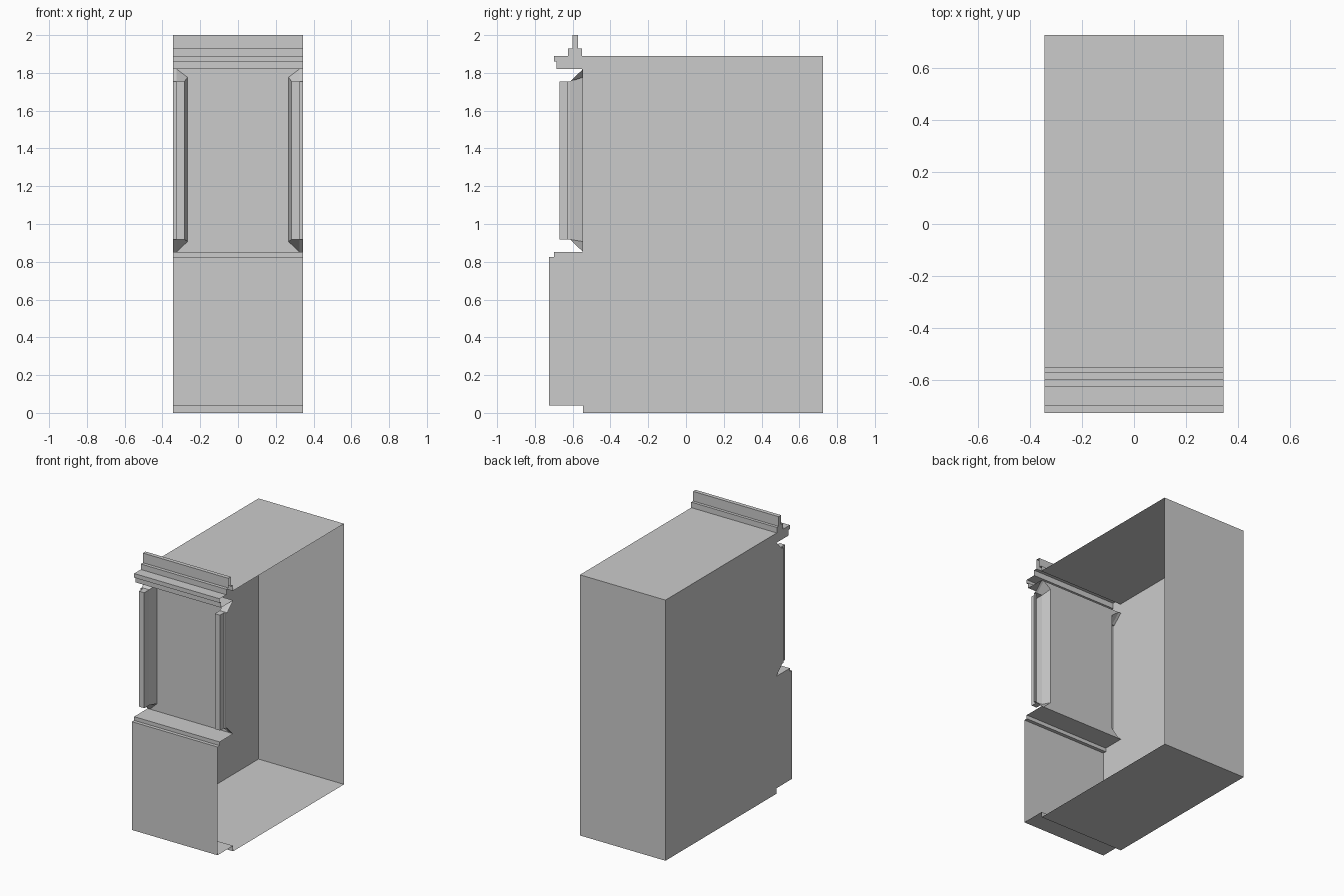
import bpy

if "Cube" in bpy.data.objects:
    bpy.data.objects.remove(bpy.data.objects["Cube"])

X = 0.343          # half width of the module
WALL = -0.545      # y of the main front wall
SILL, HEAD = 0.852, 1.82


def make(name, verts, faces):
    me = bpy.data.meshes.new(name)
    me.from_pydata(verts, [], faces)
    me.validate()
    ob = bpy.data.objects.new(name, me)
    bpy.context.collection.objects.link(ob)
    return ob


def sweep(name, profile, cap=True):
    """Extrude an open (y, z) profile along x; cap only the left end."""
    n = len(profile)
    verts = [(x, y, z) for x in (-X, X) for y, z in profile]
    faces = [(i, i + 1, n + i + 1, n + i) for i in range(n - 1)]
    if cap:
        faces.append(tuple(reversed(range(n))))
    return make(name, verts, faces)


# Main room: floor, back and roof, open at the right
sweep("room_shell", [(WALL, 0.04), (WALL, 0), (0.725, 0), (0.725, 1.89), (-0.55, 1.89)])
# Left wall strip completing the cap up to the front wall plane
make("left_wall_edge", [(-X, WALL, 0.04), (-X, -0.55, 1.89), (-X, WALL, 1.89)], [(0, 1, 2)])

# Projecting base with stepped sill
sweep("lower_front", [(WALL, 0.04), (-0.725, 0.04), (-0.725, 0.825),
                      (-0.70, 0.825), (-0.70, SILL), (WALL, SILL)])

# Stepped cornice with upright parapet strip
sweep("cornice", [(WALL, HEAD), (-0.685, HEAD), (-0.685, 1.86), (-0.70, 1.86),
                  (-0.70, 1.89), (-0.624, 1.89), (-0.624, 1.93), (-0.60, 1.93),
                  (-0.60, 2.0), (-0.571, 2.0), (-0.571, 1.93), (-0.55, 1.93), (-0.55, 1.89)])

# Front panel between the piers, with notched corners
half = [(0.325, HEAD), (0.267, 1.777), (0.267, 0.907), (0.325, SILL)]
outline = half + [(-x, z) for x, z in reversed(half)]
make("front_panel", [(x, WALL, z) for x, z in outline], [tuple(reversed(range(8)))])


# Half piers: splayed hollow base plus a raised strip
def pier(name, s):
    base = [(X, HEAD)] + half + [(X, SILL)]
    face = [(X, 1.755), (0.325, 1.755), (0.283, 1.755),
            (0.283, 0.918), (0.325, 0.918), (X, 0.918)]
    rings = [(base, WALL), (face, -0.613), (face, -0.625)]
    verts = [(s * x, y, z) for ring, y in rings for x, z in ring]
    faces = [(r * 6 + i, r * 6 + i + 1, r * 6 + i + 7, r * 6 + i + 6)
             for r in range(2) for i in range(5)]
    faces.append((12, 13, 16, 17))          # recessed joint
    if s < 0:
        faces.append((0, 6, 12, 17, 11, 5))  # closed on the left wall
    # raised strip
    verts += [(s * x, -0.67, z) for x, z in face[1:5]]
    for i in range(4):
        j = (i + 1) % 4
        faces.append((13 + i, 13 + j, 18 + j, 18 + i))
    faces.append((18, 19, 20, 21))
    if s > 0:
        faces = [f[::-1] for f in faces]
    return make(name, verts, faces)


pier("left_pier", -1)
pier("right_pier", 1)
